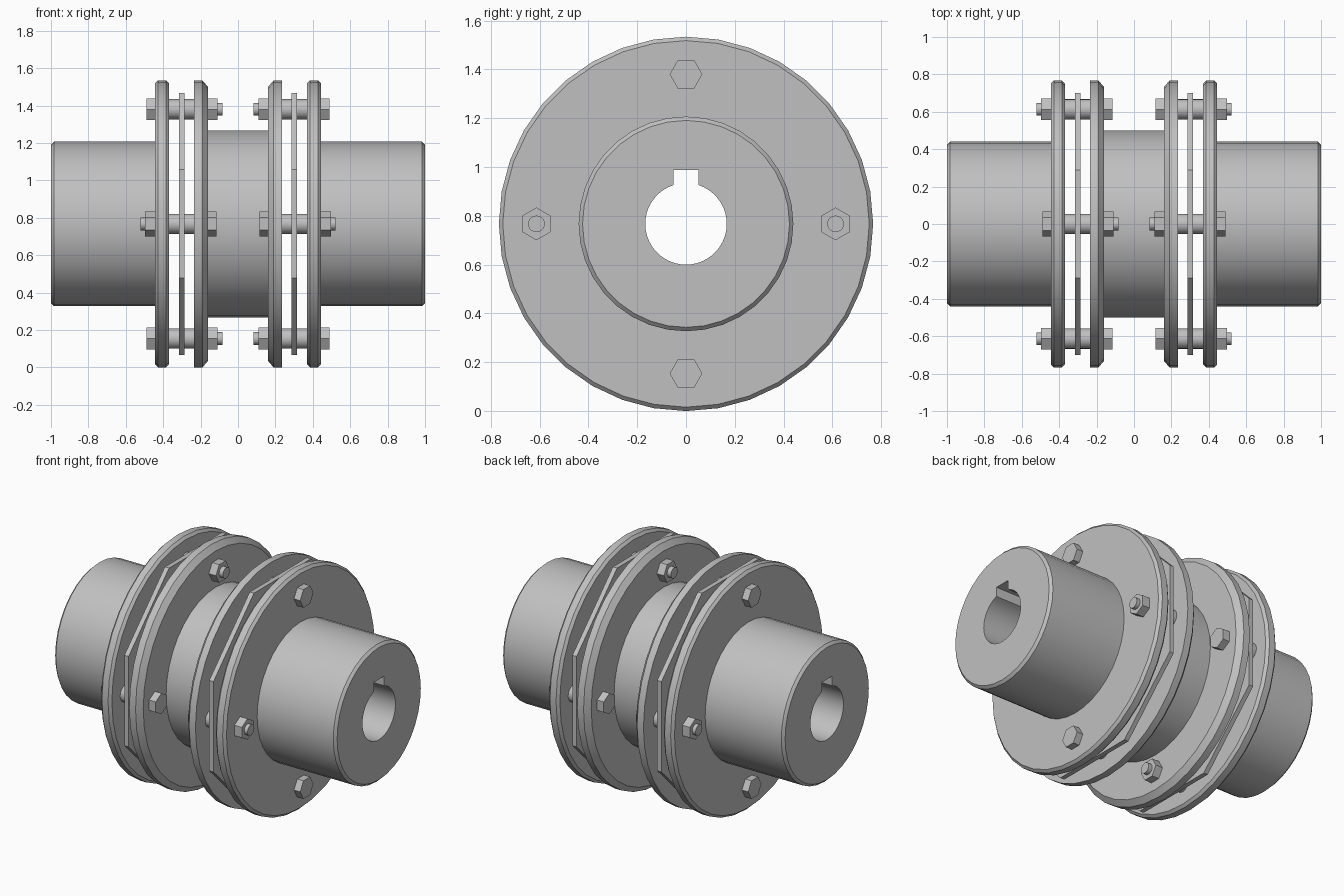
import bpy, bmesh
from math import pi, cos, sin, asin

if "Cube" in bpy.data.objects:
    bpy.data.objects.remove(bpy.data.objects["Cube"])

AXIS_Z = 0.767      # height of the shaft axis
FLANGE_R = 0.767
BOLT_CIRCLE = 0.613

steel = bpy.data.materials.new("grey steel")
steel.use_nodes = True
GREY = (0.53, 0.53, 0.53, 1)
steel.diffuse_color = GREY
steel.node_tree.nodes["Principled BSDF"].inputs["Base Color"].default_value = GREY


def finish(name, bm, smooth=True):
    bmesh.ops.recalc_face_normals(bm, faces=bm.faces)
    mesh = bpy.data.meshes.new(name)
    bm.to_mesh(mesh)
    bm.free()
    mesh.materials.append(steel)
    obj = bpy.data.objects.new(name, mesh)
    bpy.context.collection.objects.link(obj)
    if smooth:
        shade(obj)
    return obj


def shade(obj):
    bpy.ops.object.select_all(action='DESELECT')
    obj.select_set(True)
    bpy.context.view_layer.objects.active = obj
    bpy.ops.object.shade_smooth_by_angle(angle=pi / 6)


def lathe(name, profile, segs=36, phase=0, y=0, z=0, hollow=False, smooth=True):
    """Turn (x, radius) points round an axis along x."""
    bm = bmesh.new()
    rings = []
    for x, r in profile:
        angles = [phase + 2 * pi * i / segs for i in range(segs)]
        rings.append([bm.verts.new((x, y + r * cos(a), AXIS_Z + z + r * sin(a)))
                      for a in angles])
    pairs = list(zip(rings, rings[1:]))
    if hollow:
        pairs.append((rings[-1], rings[0]))
    else:
        bm.faces.new(rings[0])
        bm.faces.new(rings[-1])
    for a, b in pairs:
        for i in range(segs):
            j = (i + 1) % segs
            bm.faces.new((a[i], a[j], b[j], b[i]))
    return finish(name, bm, smooth)


def keyed_bore_cutter(radius=0.167, key_half=0.052, key_top=0.22):
    """Round bore with a square keyway at the top, as one extruded outline."""
    start = pi / 2 + asin(key_half / radius)
    sweep = 2 * pi - 2 * asin(key_half / radius)
    outline = [(radius * cos(start + sweep * i / 40), radius * sin(start + sweep * i / 40))
               for i in range(41)]
    outline += [(key_half, key_top), (-key_half, key_top)]
    bm = bmesh.new()
    face = bm.faces.new([bm.verts.new((-1.2, y, AXIS_Z + z)) for y, z in outline])
    new = bmesh.ops.extrude_face_region(bm, geom=[face])["geom"]
    bmesh.ops.translate(bm, vec=(2.4, 0, 0),
                        verts=[v for v in new if isinstance(v, bmesh.types.BMVert)])
    cutter = finish("bore_cutter", bm, smooth=False)
    cutter.hide_render = True
    return cutter


cutter = keyed_bore_cutter()

# Centre spacer tube with a chamfered flange at each end
half = [(0.16, 0.5), (0.16, FLANGE_R - 0.035), (0.19, FLANGE_R), (0.235, FLANGE_R),
        (0.235, 0.36)]
lathe("centre_spacer", [(-x, r) for x, r in reversed(half)] + half, hollow=True)

for side, label in ((-1, "right"), (1, "left")):
    # Flanged hub with keyed bore
    c = 0.016
    hub = lathe(label + "_hub", [(side * x, r) for x, r in (
        (0.369, FLANGE_R - c), (0.369 + c, FLANGE_R), (0.444 - c, FLANGE_R),
        (0.444, FLANGE_R - c), (0.444, 0.44), (1 - c, 0.44), (1, 0.44 - c))], smooth=False)
    cut = hub.modifiers.new("bore", 'BOOLEAN')
    cut.operation = 'DIFFERENCE'
    cut.solver = 'EXACT'
    cut.object = cutter
    bpy.context.view_layer.objects.active = hub
    bpy.ops.object.modifier_apply(modifier=cut.name)
    shade(hub)

    # Octagonal flexible disc pack
    outer, inner = 0.70 / cos(pi / 8), 0.52 / cos(pi / 8)
    lathe(label + "_disc_pack", [(side * x, r) for x, r in (
        (0.286, inner), (0.286, outer), (0.316, outer), (0.316, inner))],
        segs=8, phase=pi / 8, hollow=True, smooth=False)

    # Four bolts, alternating in direction
    for k in range(4):
        a = k * pi / 2
        pos = dict(y=BOLT_CIRCLE * cos(a), z=BOLT_CIRCLE * sin(a))
        tag = f"{label}_{k + 1}"
        if k % 2:   # head on the hub flange, nut on the spacer flange
            head, nut, stud = (0.444, 0.488), (0.16, 0.11), (0.45, 0.083)
        else:       # nut on the hub flange, head on the spacer flange
            head, nut, stud = (0.16, 0.114), (0.444, 0.497), (0.15, 0.521)
        for part, span in (("bolt_head_", head), ("nut_", nut)):
            lathe(part + tag, [(side * x, 0.067) for x in span],
                  segs=6, phase=a + pi / 2, smooth=False, **pos)
        lathe("bolt_shank_" + tag, [(side * x, 0.034) for x in stud], segs=20, **pos)
        lathe("bushing_" + tag, [(side * x, 0.054) for x in (0.235, 0.369)],
              segs=24, **pos)

bpy.data.objects.remove(cutter)
